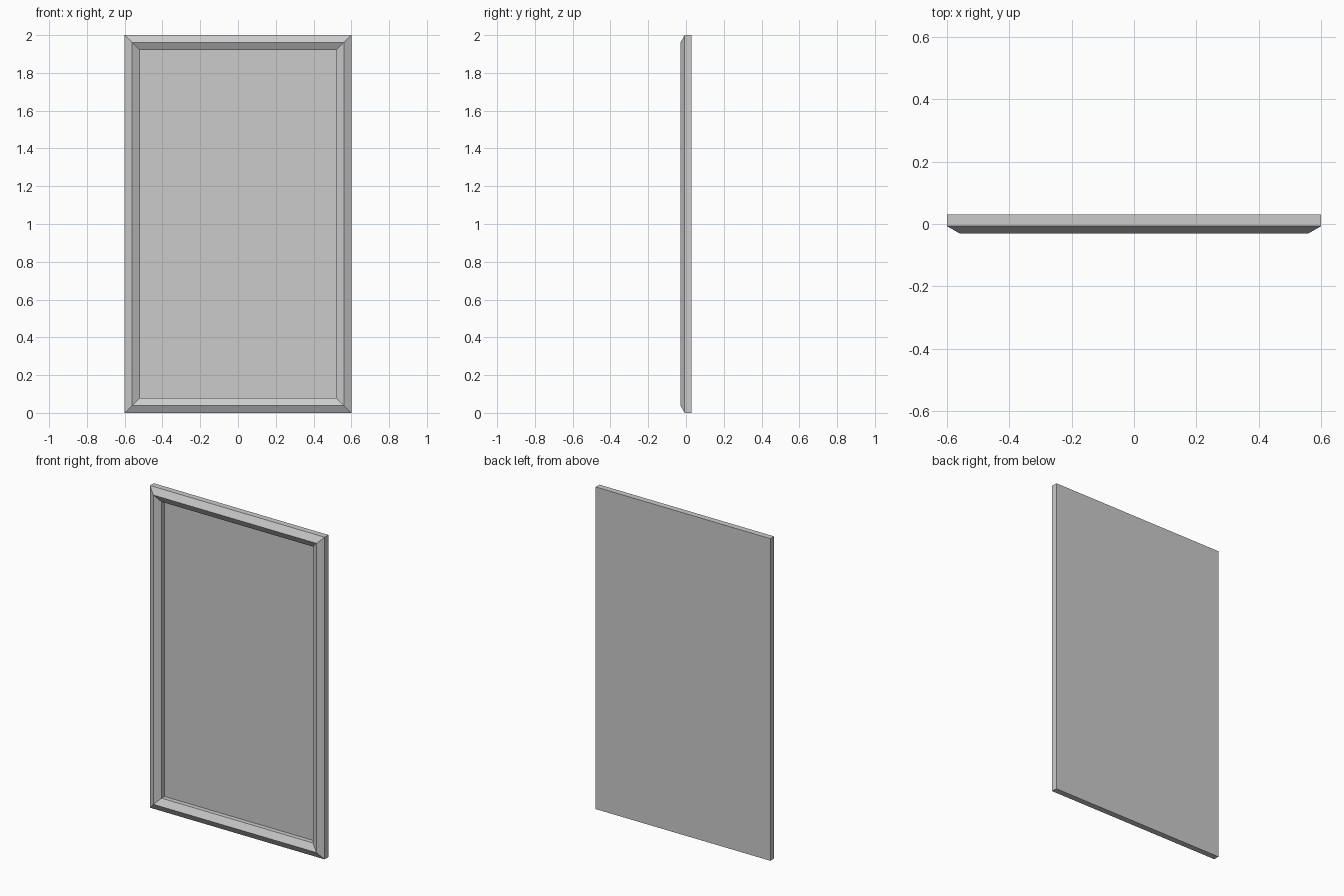
import bpy, bmesh

if "Cube" in bpy.data.objects:
    bpy.data.objects.remove(bpy.data.objects["Cube"])

W, H = 0.6, 1.0          # half width, half height
BACK = 0.03
PANEL_Y = 0.022

def finish(bm, name):
    bmesh.ops.recalc_face_normals(bm, faces=bm.faces)
    me = bpy.data.meshes.new(name)
    bm.to_mesh(me)
    bm.free()
    ob = bpy.data.objects.new(name, me)
    bpy.context.collection.objects.link(ob)
    return ob

def ring(bm, inset, y):
    w, h = W - inset, H - inset
    return [bm.verts.new((sx * w, y, H + sz * h))
            for sx, sz in ((-1, -1), (1, -1), (1, 1), (-1, 1))]

# Mitred moulding: (inset from outer edge, depth) profile swept round the rectangle
profile = [(0, BACK), (0, -0.007), (0.04, -0.03), (0.08, -0.007), (0.08, PANEL_Y)]
bm = bmesh.new()
rings = [ring(bm, i, y) for i, y in profile]
for a, b in zip(rings, rings[1:]):
    for k in range(4):
        n = (k + 1) % 4
        bm.faces.new((a[k], a[n], b[n], b[k]))
# Flat backing and recessed front panel close the solid
bm.faces.new(rings[0])
bm.faces.new(rings[-1])
finish(bm, "framed_panel")
